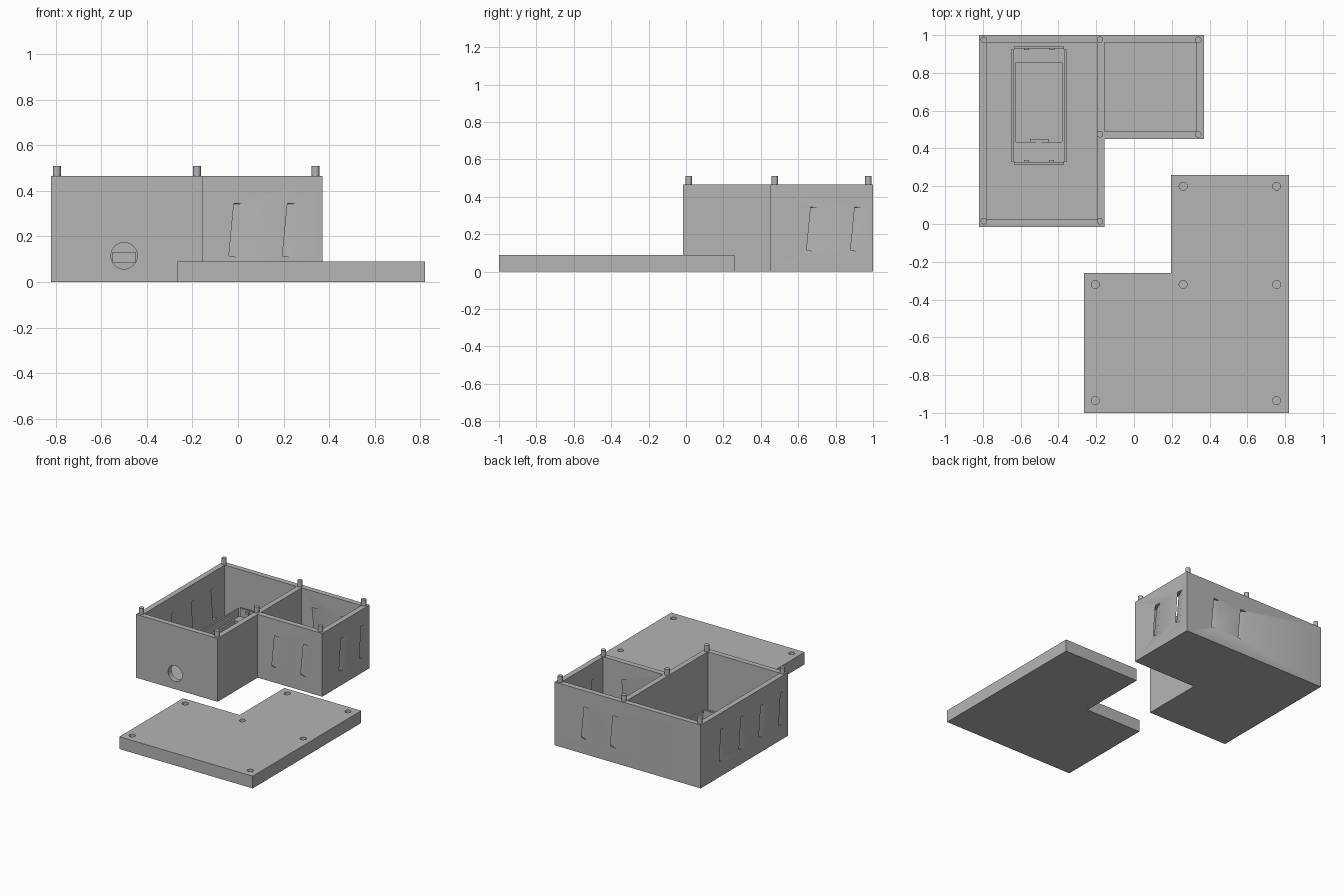
import bpy
import bmesh
from math import radians
from mathutils import Vector, Matrix

cube = bpy.data.objects.get("Cube")
if cube:
    bpy.data.objects.remove(cube, do_unlink=True)

GREY = (0.46, 0.46, 0.46, 1)
mat = bpy.data.materials.new("plain grey")
mat.use_nodes = True
mat.diffuse_color = GREY
mat.node_tree.nodes["Principled BSDF"].inputs["Base Color"].default_value = GREY


def sweep(bm, points, direction):
    """Closed solid made by sweeping a flat outline along a direction."""
    face = bm.faces.new([bm.verts.new(p) for p in points])
    out = bmesh.ops.extrude_face_region(bm, geom=[face], use_keep_orig=True)
    moved = [g for g in out["geom"] if isinstance(g, bmesh.types.BMVert)]
    bmesh.ops.translate(bm, verts=moved, vec=direction)


def prism(bm, outline, z0, z1):
    sweep(bm, [(x, y, z0) for x, y in outline], (0, 0, z1 - z0))


def block(bm, x0, x1, y0, y1, z0, z1):
    prism(bm, [(x0, y0), (x1, y0), (x1, y1), (x0, y1)], z0, z1)


def cylinder(bm, centre, radius, depth, rotation=Matrix()):
    bmesh.ops.create_cone(bm, cap_ends=True, segments=32, radius1=radius,
                          radius2=radius, depth=depth,
                          matrix=Matrix.Translation(centre) @ rotation)


def make(name, bm):
    bmesh.ops.recalc_face_normals(bm, faces=bm.faces)
    mesh = bpy.data.meshes.new(name)
    bm.to_mesh(mesh)
    bm.free()
    mesh.materials.append(mat)
    obj = bpy.data.objects.new(name, mesh)
    bpy.context.collection.objects.link(obj)
    return obj


def activate(obj):
    bpy.ops.object.select_all(action="DESELECT")
    obj.select_set(True)
    bpy.context.view_layer.objects.active = obj


def cut(obj, bm):
    """Subtract the solids in bm from obj."""
    cutter = make("cutter", bm)
    cutter.hide_render = True
    mod = obj.modifiers.new("cut", "BOOLEAN")
    mod.operation = "DIFFERENCE"
    mod.solver = "EXACT"
    mod.object = cutter
    activate(obj)
    bpy.ops.object.modifier_apply(modifier=mod.name)
    bpy.data.objects.remove(cutter, do_unlink=True)


def smooth(obj):
    activate(obj)
    bpy.ops.object.shade_smooth_by_angle(angle=radians(30))


# Box: L-shaped body with two open compartments
WALL, RIM = 0.04, 0.465
L, M, R = -0.82, -0.155, 0.37
F, S, B = -0.015, 0.45, 1.0
bm = bmesh.new()
prism(bm, [(L, F), (M, F), (M, S), (R, S), (R, B), (L, B)], 0, RIM)
box = make("box_body", bm)
bm = bmesh.new()
block(bm, L + WALL, M - WALL, F + WALL, B - WALL, WALL, 0.6)
block(bm, M, R - WALL, S + WALL, B - WALL, WALL, 0.6)
cut(box, bm)

# Slanted vent slots, each passing obliquely through a wall
SLOT = [(0, 0.115), (0.045, 0.108), (0.07, 0.342), (0.022, 0.345)]


def vent(bm, start, along):
    u = Vector((*along, 0))
    inward = Vector((-u.y, u.x, 0))
    run = inward * WALL - u * 0.086
    base = Vector((*start, 0)) - run * 0.3
    sweep(bm, [base + u * s + Vector((0, 0, z)) for s, z in SLOT], run * 1.6)


bm = bmesh.new()
for i in range(2):
    step = 0.235 * i
    vent(bm, (-0.04 + step, S), (1, 0))
    vent(bm, (R, 0.645 + step), (0, 1))
    vent(bm, (0.15 - step, B), (-1, 0))
for i in range(4):
    vent(bm, (L, 0.785 - 0.23 * i), (0, -1))
# Round cable hole in the front wall
cylinder(bm, (-0.5, F + WALL / 2, 0.115), 0.058, 0.08,
         Matrix.Rotation(radians(90), 4, "X"))
cut(box, bm)
smooth(box)

# Locating pegs on the rim
bm = bmesh.new()
for x, y in [(-0.795, 0.975), (-0.18, 0.975), (0.34, 0.975), (0.34, 0.475),
             (-0.18, 0.475), (-0.18, 0.015), (-0.795, 0.015)]:
    cylinder(bm, (x, y, 0.482), 0.017, 0.056)
smooth(make("rim_pegs", bm))

# Board cradle standing on the box floor
bm = bmesh.new()
block(bm, -0.65, -0.355, 0.315, 0.94, 0.035, 0.2)
upright = [e for e in bm.edges if abs(e.verts[0].co.z - e.verts[1].co.z) > 0.1]
bmesh.ops.bevel(bm, geom=upright, offset=0.015, segments=4, affect="EDGES")
cradle = make("board_cradle", bm)
bm = bmesh.new()
block(bm, -0.638, -0.367, 0.327, 0.928, 0.14, 0.3)
cut(cradle, bm)
bm = bmesh.new()
block(bm, -0.625, -0.38, 0.435, 0.855, 0.075, 0.3)
block(bm, -0.55, -0.45, 0.3, 0.45, 0.085, 0.13)
cut(cradle, bm)
smooth(cradle)

# Small retaining clips inside the cradle
bm = bmesh.new()
for x in (-0.57, -0.435):
    block(bm, x - 0.013, x + 0.013, 0.92, 0.932, 0.17, 0.19)
    block(bm, x - 0.012, x + 0.012, 0.322, 0.34, 0.135, 0.17)
block(bm, -0.518, -0.492, 0.43, 0.443, 0.115, 0.135)
make("cradle_clips", bm)

# Lid: separate L-shaped plate with blind peg holes
bm = bmesh.new()
prism(bm, [(-0.265, -1), (0.82, -1), (0.82, 0.26), (0.195, 0.26),
           (0.195, -0.26), (-0.265, -0.26)], 0, 0.09)
lid = make("lid", bm)
bm = bmesh.new()
for x, y in [(-0.205, -0.32), (0.26, -0.32), (0.755, -0.32), (0.26, 0.2),
             (0.755, 0.2), (-0.205, -0.935), (0.755, -0.935)]:
    cylinder(bm, (x, y, 0.09), 0.021, 0.1)
cut(lid, bm)
smooth(lid)
